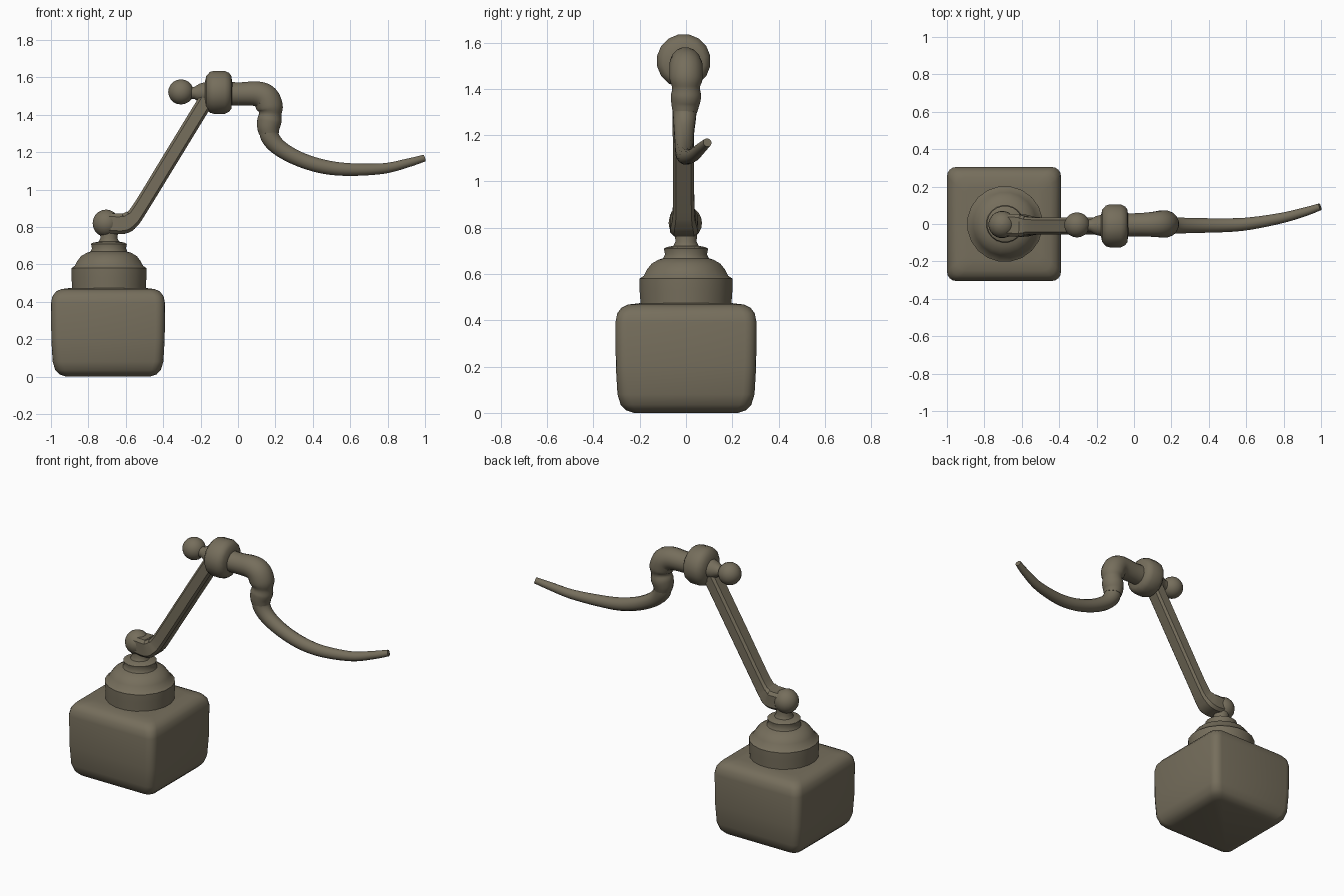
import bpy, bmesh, math
from mathutils import Vector

if "Cube" in bpy.data.objects:
    bpy.data.objects.remove(bpy.data.objects["Cube"])

mat = bpy.data.materials.new("weathered bronze")
mat.diffuse_color = (0.18, 0.156, 0.107, 1)
mat.use_nodes = True
mat.node_tree.nodes["Principled BSDF"].inputs["Base Color"].default_value = mat.diffuse_color


def skin(name, rings, angle=35):
    """Join equal-length rings of points into a capped solid."""
    bm = bmesh.new()
    rows = [[bm.verts.new(p) for p in ring] for ring in rings]
    n = len(rows[0])
    for a, b in zip(rows, rows[1:]):
        for i in range(n):
            j = (i + 1) % n
            bm.faces.new((a[i], a[j], b[j], b[i]))
    bm.faces.new(rows[0][::-1])
    bm.faces.new(rows[-1])
    bmesh.ops.recalc_face_normals(bm, faces=bm.faces)
    me = bpy.data.meshes.new(name)
    bm.to_mesh(me)
    bm.free()
    me.materials.append(mat)
    ob = bpy.data.objects.new(name, me)
    bpy.context.collection.objects.link(ob)
    bpy.ops.object.select_all(action='DESELECT')
    ob.select_set(True)
    bpy.context.view_layer.objects.active = ob
    bpy.ops.object.shade_smooth_by_angle(angle=math.radians(angle))
    return ob


def spline(pts, steps):
    """Catmull-Rom through (x, y, z, radius) points."""
    v = [Vector(p) for p in pts]
    v = [2 * v[0] - v[1]] + v + [2 * v[-1] - v[-2]]
    out = []
    for a, b, c, d in zip(v, v[1:], v[2:], v[3:]):
        for k in range(steps):
            t = k / steps
            out.append(0.5 * (2 * b + (c - a) * t + (2 * a - 5 * b + 4 * c - d) * t * t
                              + (3 * b - a - 3 * c + d) * t ** 3))
    return out + [v[-2]]


def sweep(name, pts, section, steps=6):
    """Sweep a unit section along a path, its first axis kept near y."""
    path = spline(pts, steps)
    rings = []
    for i, p in enumerate(path):
        t = (path[min(i + 1, len(path) - 1)] - path[max(i - 1, 0)]).to_3d().normalized()
        side = Vector((0, 1, 0))
        side = (side - t * side.dot(t)).normalized()
        up = t.cross(side)
        rings.append([p.to_3d() + (side * u + up * w) * p.w for u, w in section])
    return skin(name, rings)


def circle(n):
    return [(math.cos(2 * math.pi * (i + .5) / n), math.sin(2 * math.pi * (i + .5) / n)) for i in range(n)]


def lathe(name, origin, profile, axis, n=20):
    """Turn (distance along axis, radius) pairs about x or z."""
    o = Vector(origin)
    rings = []
    for h, r in profile:
        rings.append([o + (Vector((h, c * r, s * r)) if axis == 'x' else Vector((c * r, s * r, h)))
                      for c, s in circle(n)])
    return skin(name, rings, 40)


def ball_profile(centre, r, n=10):
    return [(centre - r * math.cos(math.pi * i / n), max(r * math.sin(math.pi * i / n), .002))
            for i in range(n + 1)]


# softened square pedestal
def rounded_square(z, half, r):
    ring = []
    for q in range(4):
        a0 = q * math.pi / 2
        sx, sy = [(1, 1), (-1, 1), (-1, -1), (1, -1)][q]
        for k in range(5):
            a = a0 + k * math.pi / 8
            ring.append((-.695 + sx * (half - r) + r * math.cos(a), sy * (half - r) + r * math.sin(a), z))
    return ring


levels = [(0, .225, .04), (.012, .26, .045), (.035, .282, .05), (.08, .296, .05), (.2, .303, .05),
          (.39, .305, .05), (.43, .297, .05), (.455, .278, .05), (.468, .25, .045), (.474, .2, .04)]
skin("pedestal", [rounded_square(*l) for l in levels], 50)

# stepped turned collar on the pedestal
lathe("collar", (-.69, 0, 0),
      [(.45, .2), (.49, .2), (.53, .203), (.58, .203), (.592, .185), (.62, .17), (.645, .15), (.662, .12),
       (.668, .1), (.685, .092), (.71, .097), (.716, .085), (.722, .055), (.74, .046), (.78, .05)], 'z')

# lower ball joint
lathe("lower_ball", (-.705, -.003, .82), ball_profile(0, .073), 'z')

# bent arm with a chamfered square section
bar = [(1.05, .65), (.75, .95), (-.75, .95), (-1.05, .65), (-1.05, -.65), (-.75, -.95), (.75, -.95), (1.05, -.65)]
sweep("arm", [(-.70, -.005, .82, .055), (-.615, -.008, .818, .058), (-.575, -.01, .838, .052),
              (-.53, -.01, .89, .044), (-.36, -.011, 1.167, .044), (-.187, -.011, 1.45, .044),
              (-.145, -.011, 1.515, .044)], bar, 4)

# finial knob, neck and collar ring on the upper axle
lathe("finial_ball", (-.305, -.005, 1.522), ball_profile(0, .068), 'x')
lathe("finial_neck", (0, -.008, 1.517), [(-.26, .036), (-.235, .032), (-.205, .05), (-.16, .062)], 'x')
lathe("axle_ring", (0, -.01, 1.52),
      [(-.178, .05), (-.17, .088), (-.15, .111), (-.13, .117), (-.07, .117), (-.048, .106), (-.036, .09), (-.03, .05)],
      'x', 16)

# elbow pipe that swells, then pinches above the hook
sweep("elbow_pipe", [(-.06, -.005, 1.512, .064), (.02, -.004, 1.512, .063), (.10, -.002, 1.512, .068),
                     (.148, 0, 1.49, .073), (.170, 0, 1.44, .072), (.172, 0, 1.405, .061),
                     (.168, 0, 1.37, .066), (.163, -.003, 1.335, .062), (.165, -.005, 1.30, .054)], circle(16), 4)

# tapering curved hook
sweep("hook", [(.163, -.004, 1.34, .054), (.172, -.006, 1.28, .051), (.225, -.008, 1.22, .045),
               (.33, -.008, 1.162, .041), (.46, -.007, 1.122, .039), (.60, 0, 1.107, .035),
               (.78, .03, 1.113, .029), (.91, .064, 1.143, .024), (.995, .092, 1.168, .019)], circle(12), 5)
